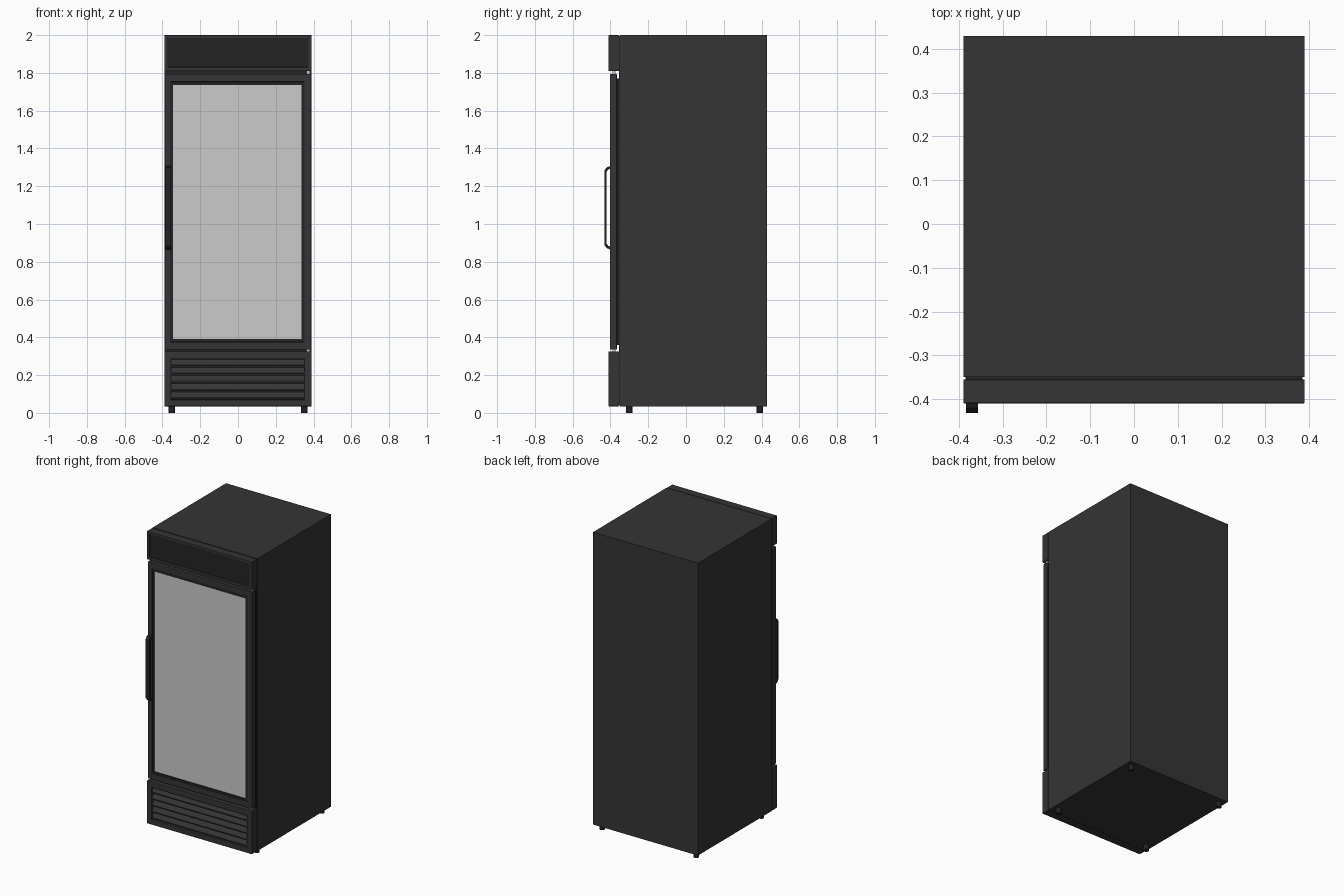
import bpy
import bmesh
from mathutils import Matrix, Vector

cube = bpy.data.objects.get("Cube")
if cube:
    bpy.data.objects.remove(cube, do_unlink=True)


def material(name, value):
    m = bpy.data.materials.new(name)
    m.use_nodes = True
    colour = (value, value, value, 1)
    m.diffuse_color = colour
    m.node_tree.nodes["Principled BSDF"].inputs["Base Color"].default_value = colour
    return m


CHARCOAL = material("charcoal paint", 0.035)
BLACK = material("black trim", 0.017)
GLASS = material("pale glass", 0.6)
STEEL = material("hinge steel", 0.6)


def finish(name, bm, mat, bevel=0):
    mesh = bpy.data.meshes.new(name)
    bmesh.ops.recalc_face_normals(bm, faces=bm.faces)
    bm.to_mesh(mesh)
    bm.free()
    mesh.materials.append(mat)
    ob = bpy.data.objects.new(name, mesh)
    bpy.context.collection.objects.link(ob)
    if bevel:
        mod = ob.modifiers.new("soft edges", "BEVEL")
        mod.width = bevel
        mod.segments = 2
    return ob


def box(name, x, y, z, mat, bevel=0):
    """Box from (low, high) ranges on each axis."""
    bm = bmesh.new()
    size = [b - a for a, b in (x, y, z)]
    mid = Vector([(a + b) / 2 for a, b in (x, y, z)])
    bmesh.ops.create_cube(bm, size=1, matrix=Matrix.Translation(mid) @ Matrix.Diagonal((*size, 1)))
    return finish(name, bm, mat, bevel)


def frame(name, outer, inner, y, mat, bevel=0):
    """Rectangular ring facing the front; outer and inner are (x0, x1, z0, z1)."""
    bm = bmesh.new()
    loops = []
    for depth in y:
        for x0, x1, z0, z1 in (outer, inner):
            loops.append([bm.verts.new((px, depth, pz))
                          for px, pz in ((x0, z0), (x1, z0), (x1, z1), (x0, z1))])
    fo, fi, bo, bi = loops
    for a, b in ((fo, fi), (bo, bi), (fo, bo), (fi, bi)):
        for i in range(4):
            j = (i + 1) % 4
            bm.faces.new((a[i], a[j], b[j], b[i]))
    return finish(name, bm, mat, bevel)


# Cabinet and the thin lip at its front edge
box("cabinet", (-0.39, 0.39), (-0.35, 0.43), (0.035, 2.0), CHARCOAL)
box("cabinet_lip", (-0.385, 0.385), (-0.356, -0.35), (0.04, 1.995), BLACK)

# Header with recessed sign panel
frame("header_frame", (-0.39, 0.39, 1.81, 2.0), (-0.372, 0.372, 1.83, 1.982),
      (-0.41, -0.355), CHARCOAL, 0.003)
box("header_panel", (-0.375, 0.375), (-0.404, -0.356), (1.828, 1.985), BLACK)

# Door with its seal, inner trim and pane
frame("door_frame", (-0.388, 0.388, 0.335, 1.795), (-0.357, 0.351, 0.375, 1.752),
      (-0.403, -0.366), CHARCOAL, 0.004)
frame("door_trim", (-0.358, 0.352, 0.374, 1.753), (-0.344, 0.336, 0.39, 1.737),
      (-0.4, -0.37), BLACK)
box("door_glass", (-0.346, 0.338), (-0.394, -0.37), (0.388, 1.739), GLASS)
box("door_seal", (-0.38, 0.38), (-0.368, -0.355), (0.36, 1.77), BLACK)

# Hinge pins above and below the door
for label, z in (("upper", (1.793, 1.812)), ("lower", (0.318, 0.337))):
    box(label + "_hinge", (0.362, 0.38), (-0.39, -0.372), z, STEEL)

# Lower panel with louvres
GRILLE = (-0.355, 0.352, 0.07, 0.285)
frame("grille_frame", (-0.39, 0.39, 0.035, 0.325), GRILLE, (-0.41, -0.355), CHARCOAL, 0.003)
box("grille_back", (-0.36, 0.36), (-0.385, -0.36), (0.065, 0.29), BLACK)
slats = 5
pitch = (GRILLE[3] - GRILLE[2]) / slats
for i in range(slats):
    low = GRILLE[2] + i * pitch
    bm = bmesh.new()
    profile = ((-0.384, low + pitch), (-0.406, low + 0.012), (-0.406, low + 0.006), (-0.384, low + 0.006))
    ends = [[bm.verts.new((x, y, z)) for y, z in profile] for x in GRILLE[:2]]
    for end in ends:
        bm.faces.new(end)
    for j in range(4):
        k = (j + 1) % 4
        bm.faces.new((ends[0][j], ends[0][k], ends[1][k], ends[1][j]))
    finish(f"louvre_{i + 1}", bm, CHARCOAL)

# Handle: side profile bent into a bracket, extruded across x
bm = bmesh.new()
outer = ((-0.4, 0.865), (-0.42, 0.872), (-0.432, 0.89), (-0.432, 1.282), (-0.42, 1.3), (-0.4, 1.307))
inner = ((-0.4, 0.88), (-0.412, 0.885), (-0.421, 0.897), (-0.421, 1.275), (-0.412, 1.288), (-0.4, 1.292))
sides = [[[bm.verts.new((x, y, z)) for y, z in path] for path in (outer, inner)]
         for x in (-0.384, -0.356)]
(lo, li), (ro, ri) = sides
for a, b in ((lo, li), (ro, ri), (lo, ro), (li, ri)):
    for i in range(len(outer) - 1):
        bm.faces.new((a[i], a[i + 1], b[i + 1], b[i]))
finish("door_handle", bm, BLACK)

# Four round feet
for xs, xn in ((-0.35, "right"), (0.35, "left")):
    for ys, yn in ((-0.3, "front"), (0.39, "back")):
        bm = bmesh.new()
        bmesh.ops.create_cone(bm, cap_ends=True, segments=16, radius1=0.017, radius2=0.017,
                              depth=0.037, matrix=Matrix.Translation((xs, ys, 0.0185)))
        finish(f"{yn}_{xn}_foot", bm, BLACK)
